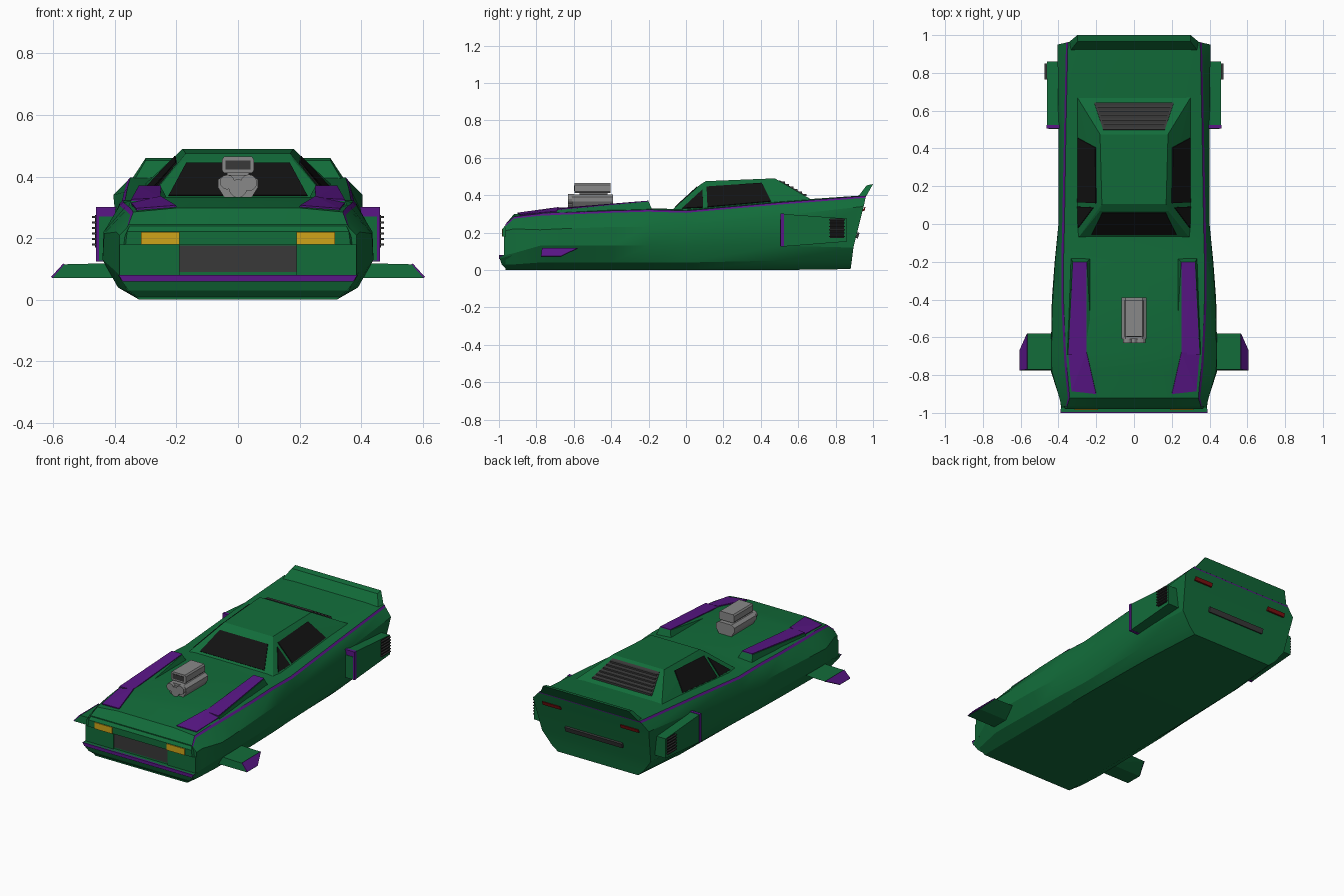
import bpy, bmesh
from mathutils import Vector

COL = {"green": (.006, .15, .042), "purple": (.10, .008, .24), "black": (.006, .006, .006),
       "dark": (.04, .04, .04), "yellow": (.62, .37, .01), "red": (.2, .005, .005), "metal": (.25, .25, .25)}
MAT = {}
for k, c in COL.items():
    MAT[k] = bpy.data.materials.new(k)
    MAT[k].diffuse_color = (*c, 1)


def finish(bm, name, *cols):
    bmesh.ops.recalc_face_normals(bm, faces=bm.faces)
    me = bpy.data.meshes.new(name)
    bm.to_mesh(me)
    bm.free()
    ob = bpy.data.objects.new(name, me)
    bpy.context.collection.objects.link(ob)
    for c in cols:
        me.materials.append(MAT[c])
    return ob


def flip(pts):
    return [(-x, y, z) for x, y, z in pts]


def hull(name, pts, col):
    bm = bmesh.new()
    for p in pts:
        bm.verts.new(p)
    r = bmesh.ops.convex_hull(bm, input=bm.verts)
    bmesh.ops.delete(bm, geom=[g for g in set(r["geom_interior"] + r["geom_unused"])
                               if isinstance(g, bmesh.types.BMVert)], context="VERTS")
    bmesh.ops.dissolve_limit(bm, angle_limit=.02, verts=bm.verts, edges=bm.edges)
    return finish(bm, name, col)


def centred(name, pts, col):
    return hull(name, pts + flip(pts), col)


def pair(name, pts, col):
    hull("left_" + name, pts, col)
    hull("right_" + name, flip(pts), col)


def plate(pts, t):
    """Points of a flat panel thickened by t to both sides."""
    v = [Vector(p) for p in pts]
    n = (v[1] - v[0]).cross(v[2] - v[0]).normalized() * t
    return [tuple(p + s * n) for p in v for s in (1, -1)]


def box(x0, x1, y0, y1, z0, z1):
    return [(x, y, z) for x in (x0, x1) for y in (y0, y1) for z in (z0, z1)]


# Body: half cross-sections lofted from nose to tail, with a stripe band
stations = [
    (-.965, [(.32, 0), (.36, .03), (.385, .08), (.385, .21), (.36, .235), (.355, .245), (.2, .245)]),
    (-.92, [(.32, 0), (.37, .03), (.395, .09), (.395, .22), (.35, .275), (.34, .285), (.2, .298)]),
    (-.78, [(.32, 0), (.39, .04), (.44, .13), (.435, .215), (.365, .29), (.353, .301), (.22, .318)]),
    (-.68, [(.32, 0), (.39, .04), (.44, .13), (.437, .22), (.372, .295), (.36, .306), (.24, .333)]),
    (-.4, [(.32, 0), (.385, .04), (.435, .13), (.43, .23), (.385, .306), (.373, .317), (.25, .331)]),
    (-.2, [(.32, 0), (.38, .04), (.42, .13), (.418, .23), (.385, .312), (.373, .323), (.25, .33)]),
    (0, [(.32, 0), (.37, .04), (.4, .13), (.4, .24), (.38, .306), (.368, .317), (.25, .325)]),
    (.5, [(.31, 0), (.365, .05), (.4, .13), (.4, .29), (.37, .35), (.36, .361), (.25, .368)]),
    (.93, [(.28, .005), (.32, .04), (.38, .12), (.405, .34), (.36, .386), (.35, .397), (.25, .4)])]
tail_y = [.88, .885, .895, .95, .96, .963, .963]
bm = bmesh.new()
rings = []
for i, (y, half) in enumerate(stations):
    pts = [(x, tail_y[j] if i == len(stations) - 1 else y, z) for j, (x, z) in enumerate(half)]
    rings.append([bm.verts.new(p) for p in pts + flip(pts)[::-1]])
n = len(rings[0])
for a, b in zip(rings, rings[1:]):
    for j in range(n):
        k = (j + 1) % n
        f = bm.faces.new((a[j], a[k], b[k], b[j]))
        f.material_index = int(j in (4, n - 6))
for r in (rings[0], rings[-1]):
    for j in range(n // 2 - 1):
        f = bm.faces.new((r[j], r[j + 1], r[n - 2 - j], r[n - 1 - j]))
        f.material_index = int(j == 4 and r is rings[-1])
body = finish(bm, "body", "green", "purple")
bpy.context.view_layer.objects.active = body
body.select_set(True)
bpy.ops.object.shade_smooth_by_angle(angle=.4)

# Nose: chin lip, purple trim, brow, lamps and grille
centred("chin_lip", [(.378, -.995, .06), (.355, -.985, .03), (.32, -.96, .003), (.39, -.93, .08),
                     (.385, -.995, .08), (.32, -.9, .003)], "green")
centred("chin_trim", [(.375, -1, .06), (.388, -1, .08), (.375, -.98, .06), (.388, -.98, .08)], "purple")
centred("brow", [(.365, -.98, .18), (.36, -.98, .222), (.35, -.962, .243), (.38, -.94, .18),
                 (.35, -.94, .25)], "green")
pair("headlamp", box(.19, .315, -.985, -.96, .18, .22), "yellow")
pair("nose_cheek", box(.19, .385, -.973, -.95, .08, .18), "green")
centred("grille", box(.19, 0, -.968, -.95, .09, .176), "dark")

# Cabin, with glass lying on its sloped faces
centred("cabin", [(.3, -.08, .315), (.18, .07, .452), (.17, .105, .475), (.18, .475, .49), (.3, .67, .377),
                  (.3, -.08, .28), (.3, .67, .28)], "green")
centred("windscreen", plate([(.225, -.056, .337), (-.225, -.056, .337), (-.168, .06, .443),
                             (.168, .06, .443)], .004), "black")


def on_side(pts):
    return [(.3 - .9 * (z - .3215 - .08 * y), y, z) for y, z in pts]


pair("door_window", plate(on_side([(.115, .335), (.11, .443), (.405, .463), (.455, .365)]), .006), "black")
pair("quarter_window", plate(on_side([(-.02, .328), (.088, .427), (.092, .333)]), .006), "black")
centred("rear_window", plate([(.163, .497, .477), (-.163, .497, .477), (-.21, .64, .395),
                              (.21, .64, .395)], .004), "dark")
for i in range(6):
    y, z, w = .51 + i * .023, .474 - i * .0135, .162 + i * .008
    centred(f"louvre_{i}", [(w, y, z), (w, y + .018, z), (w, y + .018, z - .012)], "dark")

# Hood rails: purple top over a green wedge, running into a flat nose strip
pair("hood_rail", [(.25, -.2, .366), (.325, -.2, .366), (.23, -.18, .32), (.335, -.18, .32),
                   (.25, -.69, .325), (.35, -.69, .32), (.22, -.69, .31), (.355, -.69, .3)], "green")
pair("rail_top", plate([(.25, -.2, .367), (.322, -.2, .367), (.347, -.69, .322), (.252, -.69, .327)], .004), "purple")
pair("nose_strip", plate([(.25, -.68, .332), (.347, -.68, .311), (.33, -.885, .292), (.2, -.9, .302)], .005), "purple")

# Engine standing out of the hood
centred("engine_block", [(x, y, z) for y in (-.61, -.39)
                         for x, z in ((.04, .325), (.065, .365), (.065, .39), (.045, .405))], "metal")
centred("intake_neck", box(.035, 0, -.57, -.42, .39, .42), "metal")
centred("intake_top", [(x, y, z) for y in (-.595, -.405)
                       for x, z in ((.045, .412), (.052, .42), (.052, .455), (.045, .465))], "metal")
centred("intake_mouth", box(.04, 0, -.598, -.58, .423, .453), "dark")
for i, (x, z, r) in enumerate(((.035, .38, .027), (-.035, .382, .024), (0, .362, .03))):
    bm = bmesh.new()
    bmesh.ops.create_cone(bm, cap_ends=True, segments=12, radius1=r, radius2=r, depth=.03)
    pulley = finish(bm, f"pulley_{i}", "metal")
    pulley.location, pulley.rotation_euler = (x, -.615, z), (1.5708, 0, 0)

# Front winglets
pair("winglet", [(.36, -.775, .07), (.605, -.775, .07), (.605, -.67, .07), (.36, -.67, .07), (.36, -.77, .12),
                 (.565, -.77, .115), (.565, -.58, .115), (.36, -.58, .12)], "green")
pair("winglet_tip", plate([(.605, -.775, .072), (.605, -.67, .072), (.565, -.58, .116), (.565, -.77, .116)], .003), "purple")

# Rear side pods with purple intake and finned vents
pair("side_pod", [(x, y, z) for x in (.36, .46)
                  for y, z in ((.515, .3), (.86, .275), (.86, .152), (.62, .147), (.515, .125))], "green")
pair("pod_intake", box(.38, .462, .505, .525, .125, .302), "purple")
pair("pod_intake_core", box(.38, .452, .502, .51, .128, .27), "green")
pair("vent", box(.44, .464, .77, .845, .17, .275), "black")
for i in range(6):
    z = .176 + i * .018
    pair(f"vent_fin_{i}", box(.44, .474, .765, .85, z, z + .006), "dark")

# Tail: spoiler lip, lamps, number panel
centred("spoiler", [(.335, .92, .392), (.3, .965, .452), (.3, 1, .46), (.345, .962, .392)], "green")
pair("tail_lamp", [(.21, .94, .315), (.335, .94, .315), (.21, .955, .337), (.335, .955, .337),
                   (.21, .954, .315), (.335, .954, .315), (.21, .96, .337), (.335, .96, .337)], "red")
centred("tail_panel", plate([(.2, .913, .17), (-.2, .913, .17), (-.2, .922, .2), (.2, .922, .2)], .006), "dark")
